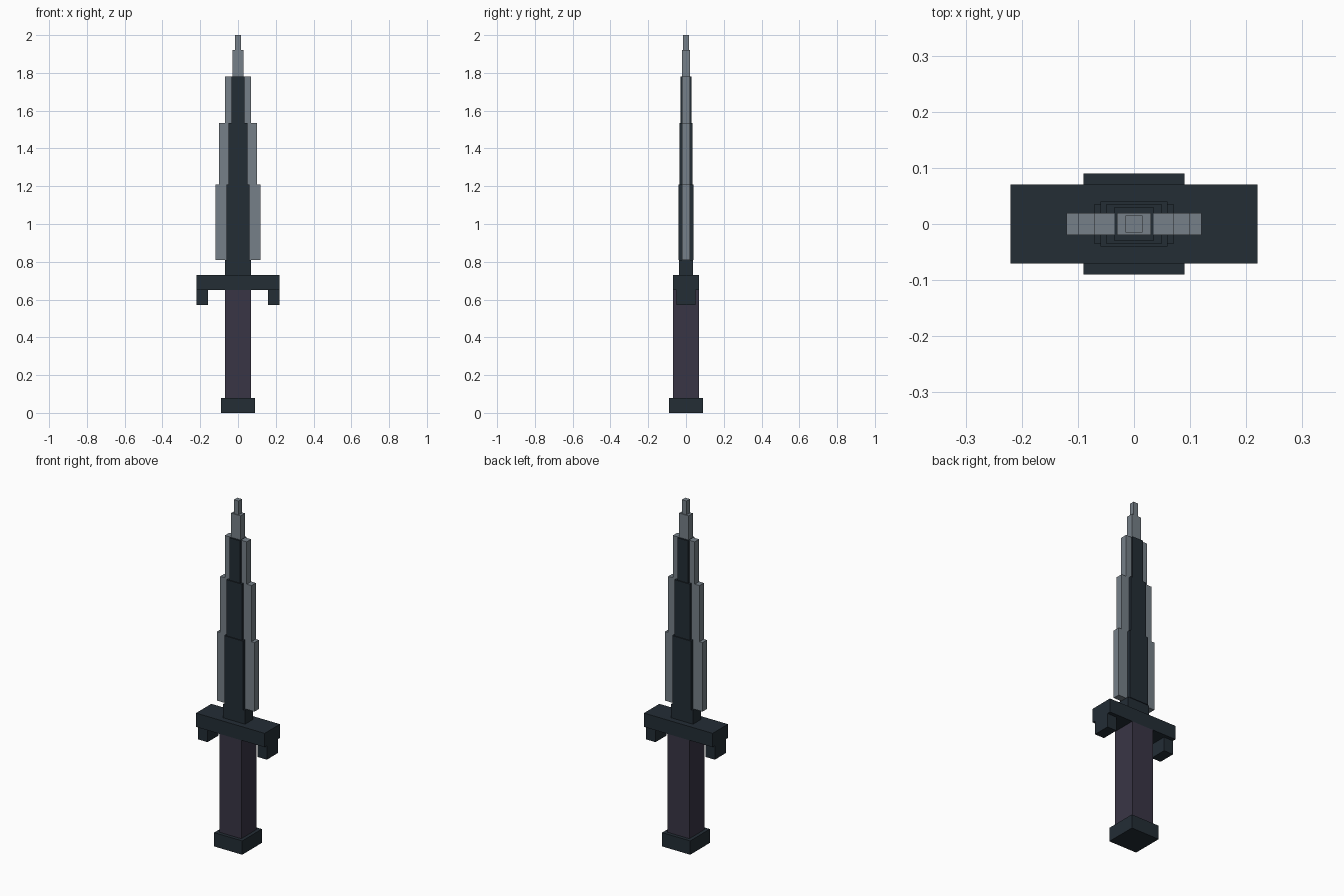
import bpy
import bmesh
from mathutils import Vector

cube = bpy.data.objects.get("Cube")
if cube:
    bpy.data.objects.remove(cube, do_unlink=True)


def material(name, srgb):
    colour = [((c / 255 + 0.055) / 1.055) ** 2.4 for c in srgb] + [1]
    mat = bpy.data.materials.new(name)
    mat.use_nodes = True
    mat.diffuse_color = colour
    mat.node_tree.nodes["Principled BSDF"].inputs["Base Color"].default_value = colour
    return mat


dark = material("dark slate", (35, 45, 53))
steel = material("grey steel", (118, 128, 136))
wrap = material("purple grip", (57, 53, 69))


def box(name, mat, x, y, z, mirror=False):
    """Box between x, y and z ranges, optionally mirrored across x."""
    bm = bmesh.new()
    bmesh.ops.create_cube(bm, size=1)
    ranges = (x, y, z)
    size = Vector([b - a for a, b in ranges])
    centre = Vector([(a + b) / 2 for a, b in ranges])
    bmesh.ops.scale(bm, vec=size, verts=bm.verts)
    bmesh.ops.translate(bm, vec=centre, verts=bm.verts)
    mesh = bpy.data.meshes.new(name)
    bm.to_mesh(mesh)
    bm.free()
    mesh.materials.append(mat)
    obj = bpy.data.objects.new(name, mesh)
    bpy.context.collection.objects.link(obj)
    if mirror:
        obj.modifiers.new("Mirror", "MIRROR").use_mirror_merge = False
    return obj


def block(name, mat, half_x, half_y, z):
    return box(name, mat, (-half_x, half_x), (-half_y, half_y), z)


# Handle
block("pommel", dark, 0.09, 0.09, (0, 0.08))
block("grip", wrap, 0.07, 0.07, (0.08, 0.65))

# Crossguard with downturned ends
block("crossguard", dark, 0.22, 0.07, (0.65, 0.73))
box("guard_prongs", dark, (0.16, 0.22), (-0.05, 0.05), (0.57, 0.65), True)

# Blade: stepped dark core with a steel edge on each side
block("blade_collar", dark, 0.07, 0.036, (0.73, 0.81))
tiers = [("lower", 0.06, 0.04, 0.12, 0.81, 1.21),
         ("middle", 0.05, 0.035, 0.10, 1.21, 1.535),
         ("upper", 0.035, 0.03, 0.07, 1.535, 1.78)]
for name, core_x, core_y, edge_x, low, high in tiers:
    block(name + "_blade_core", dark, core_x, core_y, (low, high))
    box(name + "_blade_edges", steel, (core_x, edge_x), (-0.02, 0.02), (low, high), True)

# Steel point
block("blade_point", steel, 0.03, 0.02, (1.78, 1.92))
block("blade_tip", steel, 0.015, 0.015, (1.92, 2.0))
